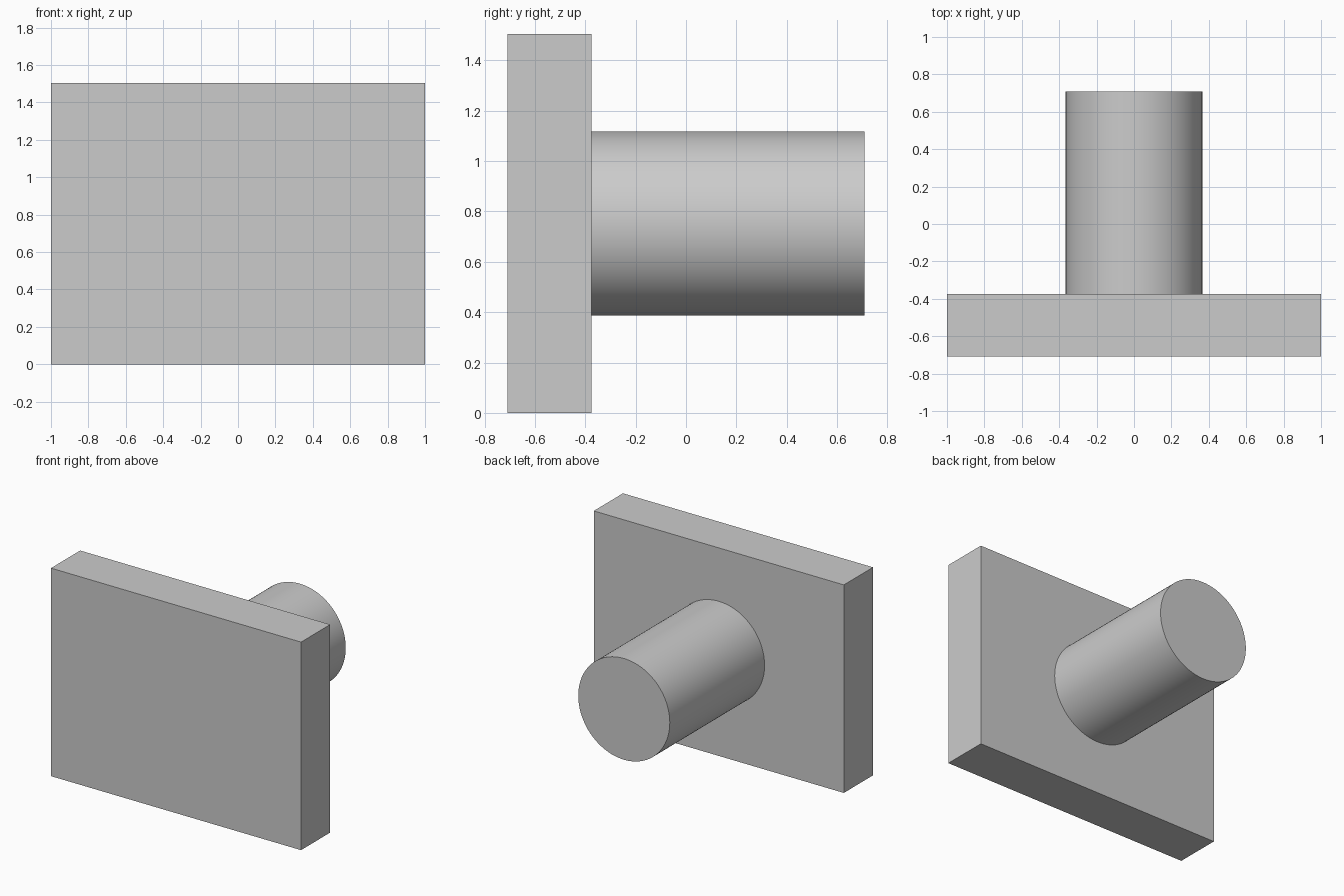
import bpy
import math

default = bpy.data.objects.get("Cube")
if default:
    bpy.data.objects.remove(default, do_unlink=True)

# Single plain grey
GREY = (0.6, 0.6, 0.6, 1.0)
grey = bpy.data.materials.new("light_grey")
grey.use_nodes = True
grey.diffuse_color = GREY
grey.node_tree.nodes["Principled BSDF"].inputs["Base Color"].default_value = GREY

FRONT, SEAM, BACK = -0.708, -0.375, 0.708
HEIGHT = 1.504

# Rectangular front plate
bpy.ops.mesh.primitive_cube_add(size=1, location=(0, (FRONT + SEAM) / 2, HEIGHT / 2))
plate = bpy.context.object
plate.name = "front_plate"
plate.scale = (2, SEAM - FRONT, HEIGHT)
bpy.ops.object.transform_apply(location=False, rotation=False, scale=True)
plate.data.materials.append(grey)

# Round post standing out of the plate's back
bpy.ops.mesh.primitive_cylinder_add(
    vertices=96, radius=0.366, depth=BACK - SEAM,
    location=(0, (SEAM + BACK) / 2, HEIGHT / 2), rotation=(math.pi / 2, 0, 0))
post = bpy.context.object
post.name = "round_post"
post.data.materials.append(grey)
bpy.ops.object.shade_smooth_by_angle(angle=math.radians(30))
